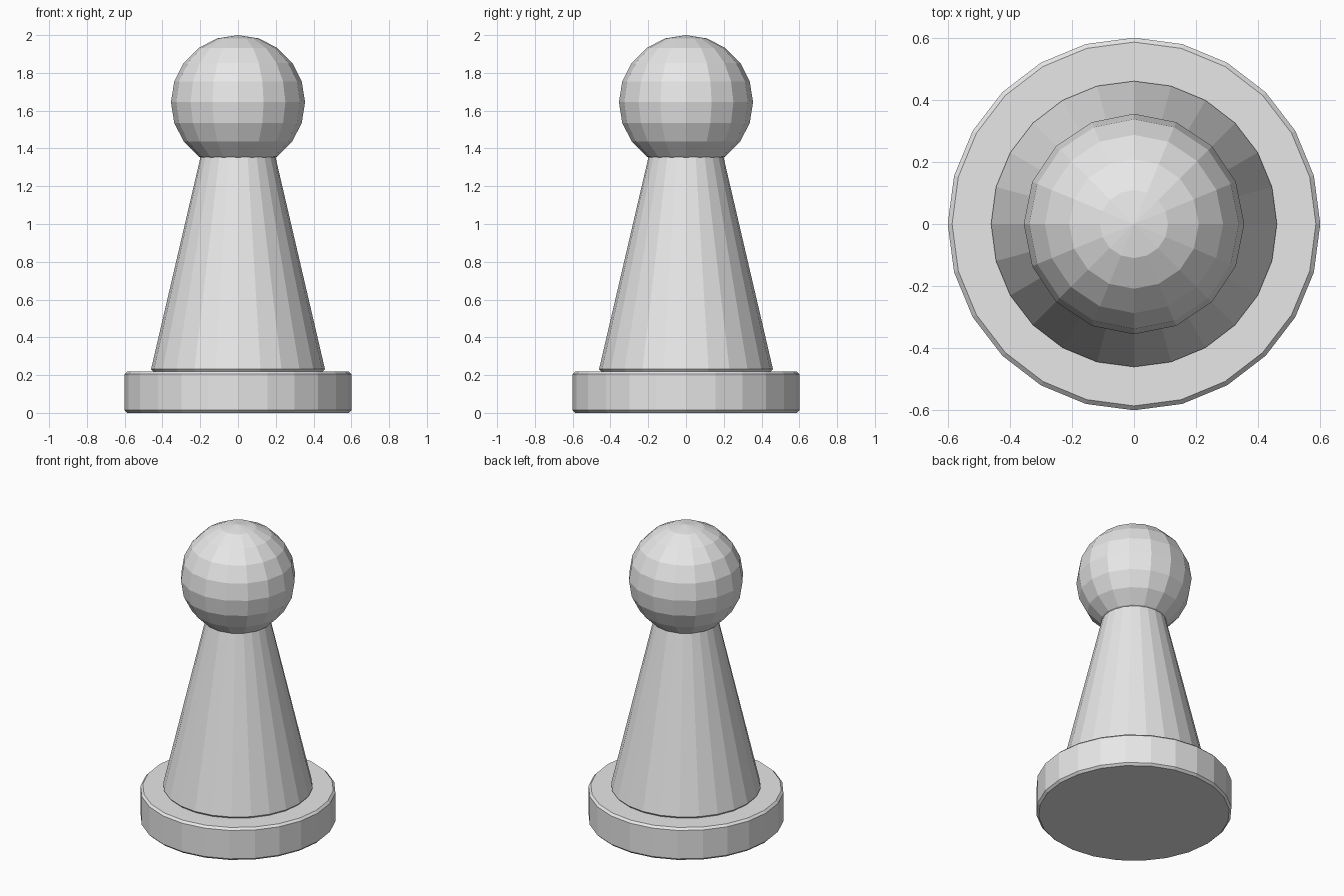
import bpy
import math

old = bpy.data.objects.get("Cube")
if old:
    bpy.data.objects.remove(old, do_unlink=True)

grey = bpy.data.materials.new("light grey")
grey.use_nodes = True
colour = (0.8, 0.8, 0.8, 1)
grey.diffuse_color = colour
grey.node_tree.nodes["Principled BSDF"].inputs["Base Color"].default_value = colour


def finish(name, bevel=0):
    """Name the active part, colour it and soften its rims."""
    part = bpy.context.object
    part.name = name
    part.data.materials.append(grey)
    if bevel:
        mod = part.modifiers.new("rim bevel", "BEVEL")
        mod.width = bevel
        mod.segments = 1
        mod.limit_method = "ANGLE"
        mod.angle_limit = math.radians(40)
    return part


def tapered(name, r_low, r_high, z_low, z_high, bevel):
    bpy.ops.mesh.primitive_cone_add(
        vertices=24, radius1=r_low, radius2=r_high, depth=z_high - z_low,
        location=(0, 0, (z_low + z_high) / 2))
    return finish(name, bevel)


# Round foot and tapering body
tapered("base", 0.6, 0.6, 0, 0.22, 0.014)
tapered("body", 0.463, 0.195, 0.22, 1.37, 0.012)

# Faceted ball head
bpy.ops.mesh.primitive_uv_sphere_add(
    segments=16, ring_count=10, radius=0.355, location=(0, 0, 1.645))
finish("head")
